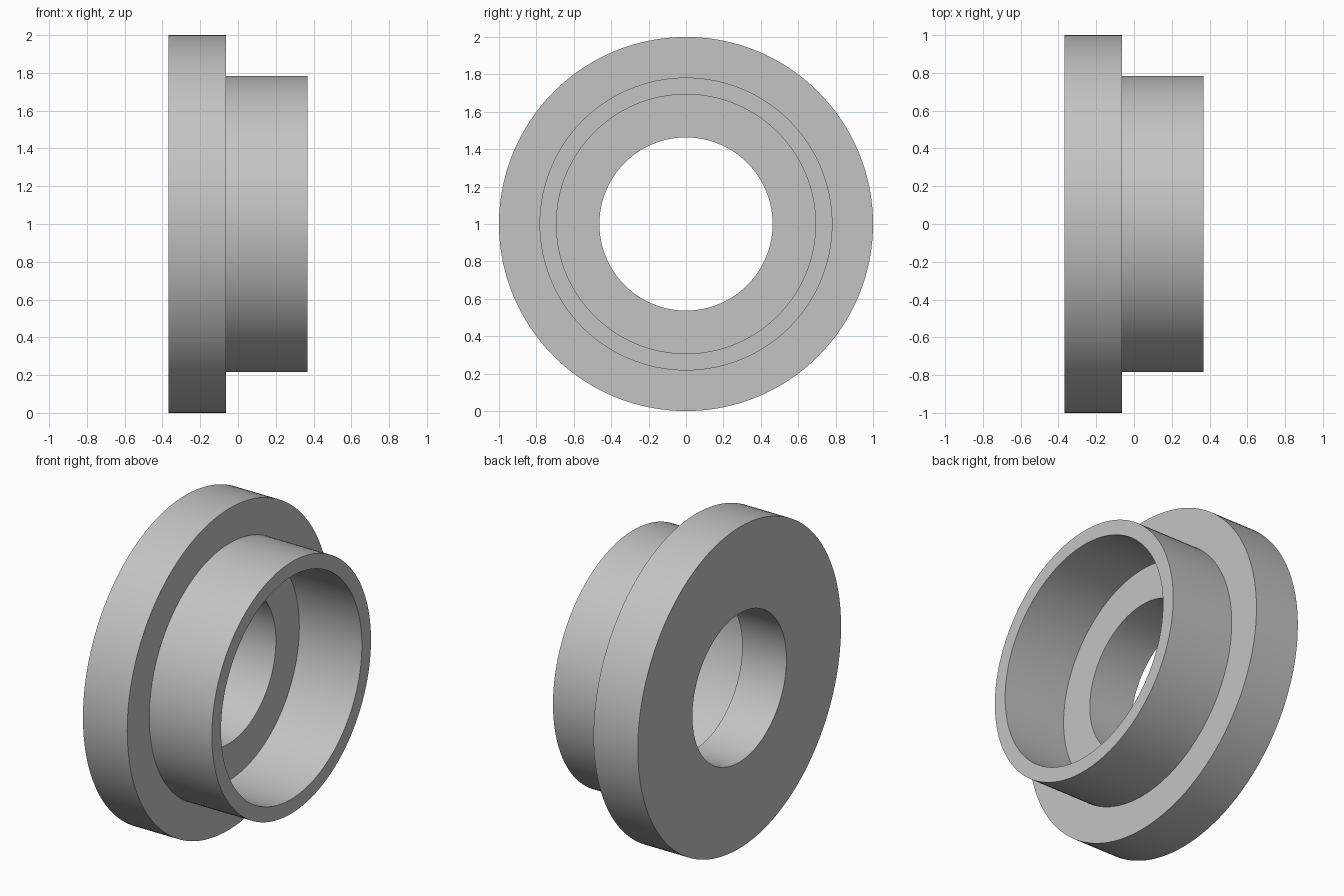
import bpy
import bmesh
import math
from mathutils import Vector

cube = bpy.data.objects.get("Cube")
if cube:
    bpy.data.objects.remove(cube, do_unlink=True)

# Plain grey metal
grey = bpy.data.materials.new("grey_metal")
grey.use_nodes = True
colour = (0.55, 0.55, 0.55, 1.0)
grey.diffuse_color = colour
grey.node_tree.nodes["Principled BSDF"].inputs["Base Color"].default_value = colour

# Axial stations and radii
BACK, SHOULDER, FRONT = -0.368, -0.063, 0.368
FLANGE_R, SLEEVE_R, SOCKET_R, BORE_R = 1.0, 0.783, 0.693, 0.463
SEGMENTS = 128


def lathe_x(name, profile):
    """Revolve a closed (x, radius) profile around the horizontal x axis."""
    bm = bmesh.new()
    verts = [bm.verts.new((x, 0, r)) for x, r in profile]
    edges = [bm.edges.new((a, b)) for a, b in zip(verts, verts[1:] + verts[:1])]
    bmesh.ops.spin(bm, geom=verts + edges, cent=(0, 0, 0), axis=(1, 0, 0),
                   angle=math.tau, steps=SEGMENTS, use_merge=False)
    bmesh.ops.remove_doubles(bm, verts=bm.verts[:], dist=0.0001)
    bmesh.ops.recalc_face_normals(bm, faces=bm.faces[:])
    bmesh.ops.translate(bm, verts=bm.verts[:], vec=Vector((0, 0, FLANGE_R)))
    mesh = bpy.data.meshes.new(name)
    bm.to_mesh(mesh)
    bm.free()
    mesh.materials.append(grey)
    obj = bpy.data.objects.new(name, mesh)
    bpy.context.collection.objects.link(obj)
    return obj


# One-piece flanged bushing: wide flange, thin sleeve, stepped bore
bushing = lathe_x("flanged_bushing", [
    (BACK, BORE_R), (BACK, FLANGE_R),
    (SHOULDER, FLANGE_R), (SHOULDER, SLEEVE_R),
    (FRONT, SLEEVE_R), (FRONT, SOCKET_R),
    (SHOULDER, SOCKET_R), (SHOULDER, BORE_R),
])

# Smooth round walls with crisp rims
bpy.ops.object.select_all(action="DESELECT")
bushing.select_set(True)
bpy.context.view_layer.objects.active = bushing
bpy.ops.object.shade_smooth_by_angle(angle=math.radians(30))
